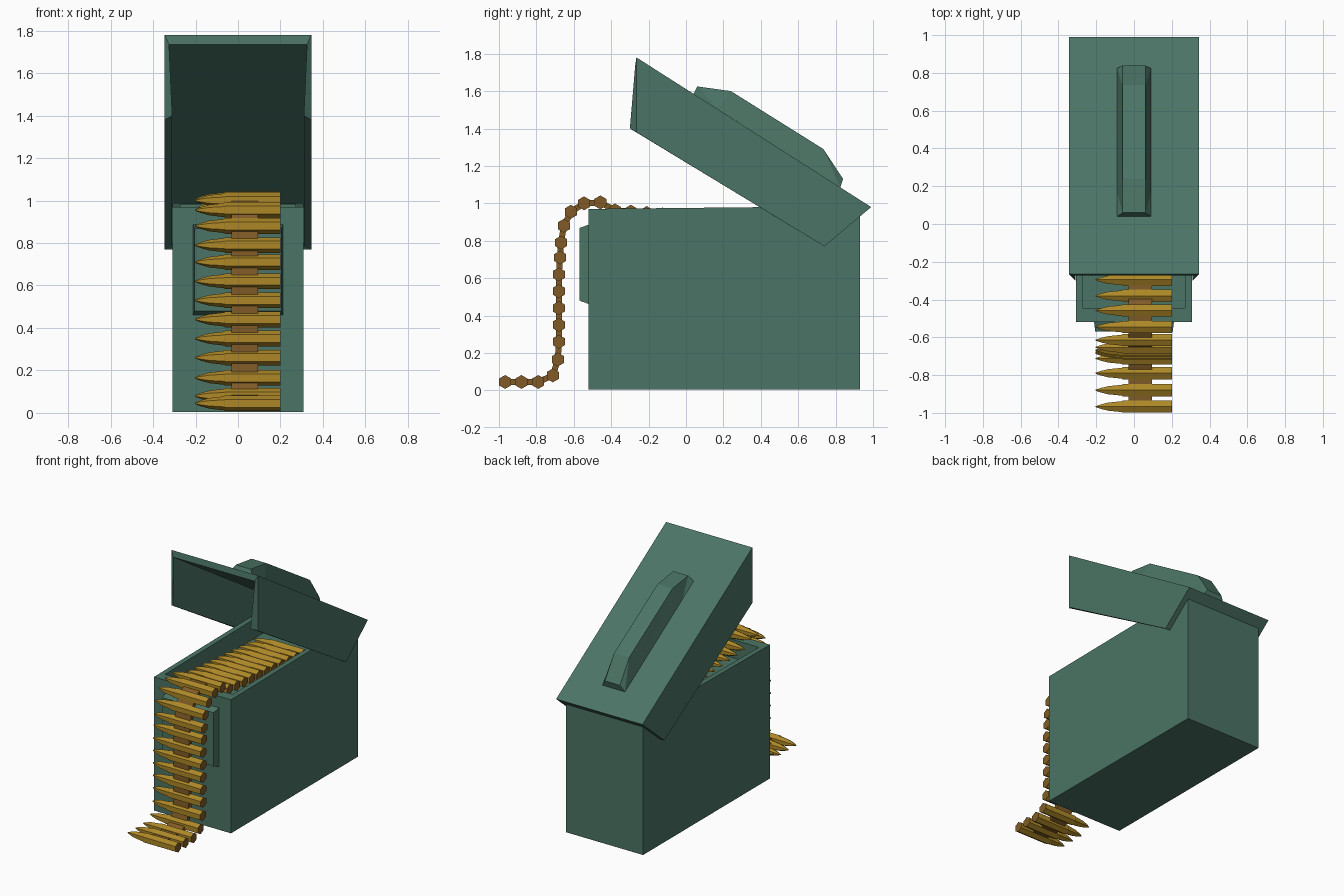
import bpy, bmesh, math
from mathutils import Vector

if "Cube" in bpy.data.objects:
    bpy.data.objects.remove(bpy.data.objects["Cube"])


def material(name, rgb):
    m = bpy.data.materials.new(name)
    m.diffuse_color = (*rgb, 1)
    m.use_nodes = True
    m.node_tree.nodes["Principled BSDF"].inputs["Base Color"].default_value = m.diffuse_color
    return m


GREEN = material("olive_green", (0.07, 0.175, 0.13))
BRASS = material("brass", (0.42, 0.245, 0.02))
BROWN = material("dark_brass", (0.22, 0.105, 0.02))


def finish(name, bm, *mats):
    bmesh.ops.recalc_face_normals(bm, faces=bm.faces)
    me = bpy.data.meshes.new(name)
    bm.to_mesh(me)
    bm.free()
    for m in mats:
        me.materials.append(m)
    ob = bpy.data.objects.new(name, me)
    bpy.context.collection.objects.link(ob)
    return ob


def loft(bm, ring_a, ring_b):
    """Closed solid between two matching rings of points."""
    a = [bm.verts.new(p) for p in ring_a]
    b = [bm.verts.new(p) for p in ring_b]
    n = len(a)
    for i in range(n):
        j = (i + 1) % n
        bm.faces.new((a[i], a[j], b[j], b[i]))
    return bm.faces.new(a[::-1]), bm.faces.new(b)


def side(profile, x):
    return [(x, y, z) for y, z in profile]


# Box body with a recessed open top
bm = bmesh.new()
loft(bm, side([(-.52, .005), (.93, .005), (.93, .985), (-.52, .97)], -.308),
     side([(-.52, .005), (.93, .005), (.93, .985), (-.52, .97)], .308))
bmesh.ops.recalc_face_normals(bm, faces=bm.faces)
top = max(bm.faces, key=lambda f: f.calc_center_median().z)
bmesh.ops.inset_region(bm, faces=[top], thickness=.052)
for v in top.verts:
    if v.co.y < 0:
        v.co.y = -.445
ext = bmesh.ops.extrude_face_region(bm, geom=[top])["geom"]
for v in ext:
    if isinstance(v, bmesh.types.BMVert):
        v.co.z = .84
if top.is_valid:
    bm.faces.remove(top)
finish("box_body", bm, GREEN)

# Raised latch plate on the front
bm = bmesh.new()
loft(bm, [(-.212, -.515, .46), (.212, -.515, .46), (.212, -.515, .888), (-.212, -.515, .888)],
     [(-.205, -.57, .48), (.205, -.57, .48), (.205, -.57, .868), (-.205, -.57, .868)])
finish("front_latch", bm, GREEN)

# Tilted lid: top panel, two side walls and back wall, open at the front
bm = bmesh.new()
loft(bm, [(-.345, -.265, 1.78), (.345, -.265, 1.78), (.345, .99, .98), (-.345, .99, .98)],
     [(-.325, -.272, 1.735), (.325, -.272, 1.735), (.325, .955, .953), (-.325, .955, .953)])
finish("lid_top", bm, GREEN)
bm = bmesh.new()
for s in (-1, 1):
    outer = [(-.265, 1.78), (.99, .98), (.74, .77), (-.265, 1.38)]
    inner = [(s * .325, -.272, 1.735), (s * .325, .955, .953),
             (s * .31, .74, .775), (s * .31, -.30, 1.40)]
    loft(bm, side(outer, s * .345), inner)
finish("lid_sides", bm, GREEN)
bm = bmesh.new()
wall = [(.99, .98), (.74, .77), (.718, .797), (.965, 1.0 - .004)]
loft(bm, side(wall, -.344), side(wall, .344))
finish("lid_back", bm, GREEN)

# Carrying handle with flared feet: (y, z, half width)
handle = [(.04, 1.585, .09), (.17, 1.503, .09), (.20, 1.56, .06), (.70, 1.25, .06),
          (.66, 1.19, .09), (.825, 1.085, .09), (.84, 1.13, .06), (.735, 1.29, .06),
          (.24, 1.60, .06), (.06, 1.625, .06)]
bm = bmesh.new()
loft(bm, [(-w, y, z) for y, z, w in handle], [(w, y, z) for y, z, w in handle])
bmesh.ops.triangulate(bm, faces=bm.faces[:])
finish("lid_handle", bm, GREEN)

# Belt path as (y, z): along the ground, up the front, over the rim, into the box
path = [(-.967, .045), (-.88, .045), (-.79, .045), (-.712, .08), (-.685, .165)]
path += [(-.68, .26 + .09 * i) for i in range(5)]
path += [(-.673, .71), (-.668, .79), (-.653, .88), (-.615, .955), (-.545, 1.0), (-.458, 1.005)]
path += [(-.38 + .085 * i, .962 - .007 * i) for i in range(11)]

# Cartridges: six-sided lathed shapes pointing to -x, dark base caps
stations = [(.2, .037), (-.06, .037), (-.065, .033), (-.135, .025), (-.175, .014), (-.203, .003)]
bm = bmesh.new()
for y, z in path:
    rings = [[bm.verts.new((x, y + r * math.sin(k * math.pi / 3), z + r * math.cos(k * math.pi / 3)))
              for k in range(6)] for x, r in stations]
    for a, b in zip(rings, rings[1:]):
        for k in range(6):
            j = (k + 1) % 6
            bm.faces.new((a[k], a[j], b[j], b[k]))
    bm.faces.new(rings[0]).material_index = 1
    bm.faces.new(rings[-1])
finish("cartridges", bm, BRASS, BROWN)

# Belt links joining neighbouring cartridges
bm = bmesh.new()
for p, q in zip(path, path[1:]):
    p, q = Vector(p), Vector(q)
    d = (q - p).normalized()
    n = Vector((-d.y, d.x)) * .016
    quad = [p - n, q - n, q + n, p + n]
    loft(bm, side(quad, -.03), side(quad, .095))
finish("belt_links", bm, BROWN)
